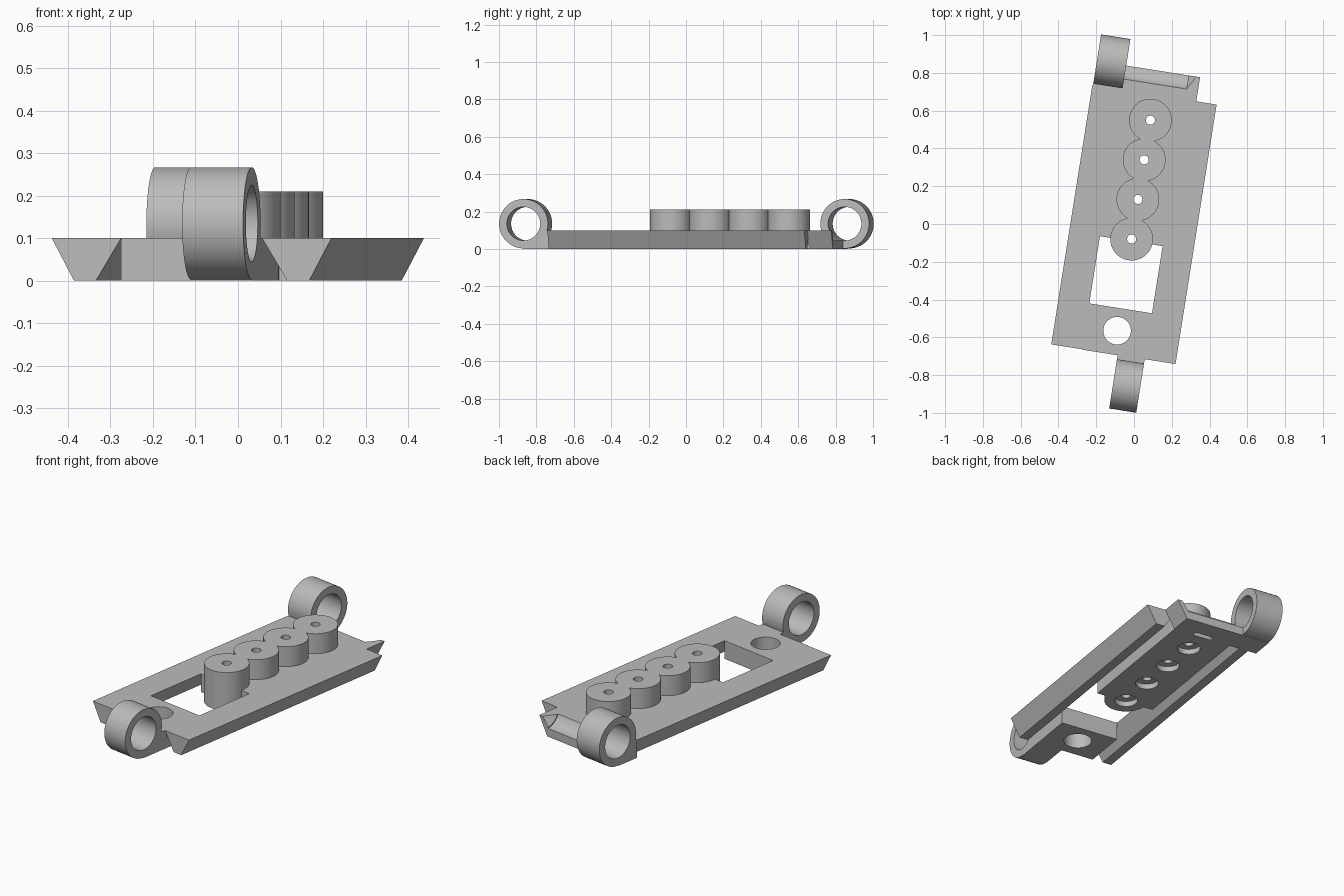
import bpy, bmesh, math
from mathutils import Matrix

if "Cube" in bpy.data.objects:
    bpy.data.objects.remove(bpy.data.objects["Cube"])

TURN = Matrix.Rotation(math.radians(-9), 4, 'Z')
H = 0.10                       # deck thickness
RING_Z, RING_R, BORE_R = 0.135, 0.132, 0.09
BACK_V, FRONT_V = 0.832, -0.853

grey = bpy.data.materials.new("plain_grey")
grey.diffuse_color = (0.5, 0.5, 0.5, 1)
grey.use_nodes = True
grey.node_tree.nodes["Principled BSDF"].inputs["Base Color"].default_value = grey.diffuse_color


def make(name, bm):
    bmesh.ops.recalc_face_normals(bm, faces=bm.faces)
    me = bpy.data.meshes.new(name)
    bm.to_mesh(me)
    bm.free()
    me.materials.append(grey)
    ob = bpy.data.objects.new(name, me)
    bpy.context.collection.objects.link(ob)
    return ob


def prism(name, profile, v0, v1):
    """Extrude a (u, z) profile along the length of the part."""
    bm = bmesh.new()
    a = [bm.verts.new((u, v0, z)) for u, z in profile]
    b = [bm.verts.new((u, v1, z)) for u, z in profile]
    n = len(a)
    bm.faces.new(a)
    bm.faces.new(b[::-1])
    for i in range(n):
        bm.faces.new((a[i], a[(i + 1) % n], b[(i + 1) % n], b[i]))
    return make(name, bm)


def box(name, u0, u1, v0, v1, z0=0.0, z1=H):
    return prism(name, [(u0, z0), (u1, z0), (u1, z1), (u0, z1)], v0, v1)


def post(name, u, v, z0, z1, r):
    bm = bmesh.new()
    bmesh.ops.create_cone(bm, cap_ends=True, segments=64, radius1=r, radius2=r,
                          depth=z1 - z0, matrix=Matrix.Translation((u, v, (z0 + z1) / 2)))
    return make(name, bm)


def drum(name, u0, u1, v, r1, r2=None):
    """Round bar along the width, at the ring height."""
    bm = bmesh.new()
    m = Matrix.Translation(((u0 + u1) / 2, v, RING_Z)) @ Matrix.Rotation(math.pi / 2, 4, 'Y')
    bmesh.ops.create_cone(bm, cap_ends=True, segments=64, radius1=r1,
                          radius2=r1 if r2 is None else r2, depth=u1 - u0, matrix=m)
    return make(name, bm)


def combine(target, tool, op):
    mod = target.modifiers.new(op, 'BOOLEAN')
    mod.operation, mod.solver, mod.object = op, 'EXACT', tool
    bpy.context.view_layer.objects.active = target
    bpy.ops.object.modifier_apply(modifier=mod.name)
    bpy.data.objects.remove(tool, do_unlink=True)


# Dovetail side rails, mirrored left and right
rails = []
for side, s in (("left", -1), ("right", 1)):
    rails.append(prism(side + "_rail", [(s * 0.168, H), (s * 0.333, H),
                                        (s * 0.28, 0), (s * 0.228, 0)], -0.698, 0.693))

# Back deck with hinge tail, ring and row of posts
back = box("back_deck", -0.168, 0.168, -0.092, 0.693)
combine(back, prism("tail", [(-0.329, 0), (0.17, 0), (0.224, H), (-0.329, H)],
                    0.693, 0.822), 'UNION')
combine(back, drum("back_ring", -0.329, -0.172, BACK_V, RING_R), 'UNION')
post_vs = [-0.081 + 0.2125 * i for i in range(4)]
for i, v in enumerate(post_vs):
    combine(back, post("post", 0, v, 0.0 if i == 0 else 0.04, 0.21, 0.113), 'UNION')

# Hinge bore with cone-shaped end, screw holes and underside recesses
combine(back, drum("bore", -0.36, 0.164, BACK_V, BORE_R), 'DIFFERENCE')
combine(back, drum("bore_end", 0.16, 0.225, BACK_V, BORE_R, 0.0), 'DIFFERENCE')
for v in post_vs:
    combine(back, post("hole", 0, v, -0.1, 0.3, 0.024), 'DIFFERENCE')
    combine(back, post("recess", 0, v, -0.1, 0.03, 0.06), 'DIFFERENCE')
combine(back, box("slot", -0.055, 0.055, 0.69, 0.72, -0.1, 0.03), 'DIFFERENCE')

# Front deck with round hole and ring
front = box("front_deck", -0.168, 0.168, -0.70, -0.452)
combine(front, box("ring_base", 0.023, 0.168, FRONT_V, -0.69), 'UNION')
combine(front, drum("front_ring", 0.023, 0.168, FRONT_V, RING_R), 'UNION')
combine(front, drum("bore", -0.1, 0.3, FRONT_V, BORE_R), 'DIFFERENCE')
combine(front, post("hole", 0, -0.572, -0.1, 0.3, 0.073), 'DIFFERENCE')

# Turn the assembly and smooth the round surfaces
for ob in rails + [back, front]:
    ob.data.transform(TURN)
    bpy.ops.object.select_all(action='DESELECT')
    ob.select_set(True)
    bpy.context.view_layer.objects.active = ob
    bpy.ops.object.shade_smooth_by_angle(angle=math.radians(30))
